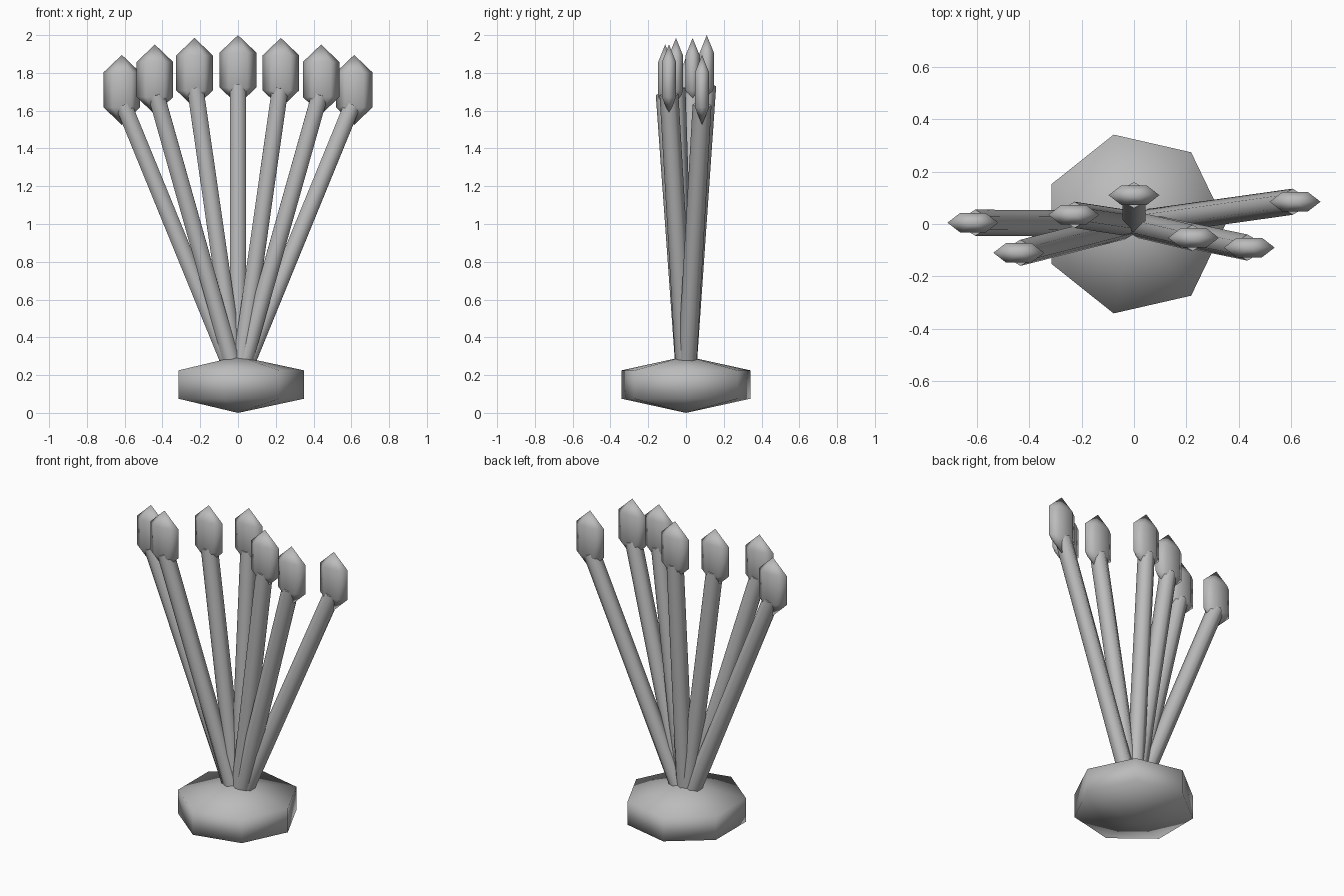
import bpy, bmesh, math
from mathutils import Vector

if "Cube" in bpy.data.objects:
    bpy.data.objects.remove(bpy.data.objects["Cube"])

grey = bpy.data.materials.new("plain grey")
grey.use_nodes = True
colour = (0.5, 0.5, 0.5, 1)
grey.diffuse_color = colour
grey.node_tree.nodes["Principled BSDF"].inputs["Base Color"].default_value = colour


def finish(name, bm, location):
    bmesh.ops.recalc_face_normals(bm, faces=bm.faces[:])
    mesh = bpy.data.meshes.new(name)
    bm.to_mesh(mesh)
    bm.free()
    mesh.materials.append(grey)
    mesh.shade_smooth()
    obj = bpy.data.objects.new(name, mesh)
    obj.location = location
    bpy.context.collection.objects.link(obj)
    return obj


def ring(bm, n, rx, ry, z, start=0.0):
    angles = [start + math.tau * i / n for i in range(n)]
    return [bm.verts.new((rx * math.cos(a), ry * math.sin(a), z)) for a in angles]


def bridge(bm, low, high):
    for i in range(len(low)):
        j = (i + 1) % len(low)
        bm.faces.new((low[i], low[j], high[j], high[i]))


# Faceted gem: two rings with a point above and below
def gem(name, n, rx, ry, rz, location):
    bm = bmesh.new()
    low, high = ring(bm, n, rx, ry, -rz / 2), ring(bm, n, rx, ry, rz / 2)
    bridge(bm, low, high)
    for verts, z in ((low, -rz), (high, rz)):
        tip = bm.verts.new((0, 0, z))
        for i in range(n):
            bm.faces.new((verts[i], verts[(i + 1) % n], tip))
    return finish(name, bm, location)


# Six-sided rod between two points
def rod(name, start, end, radius):
    path = end - start
    bm = bmesh.new()
    low = ring(bm, 6, radius, radius, 0, math.pi / 2)
    high = ring(bm, 6, radius, radius, path.length, math.pi / 2)
    bridge(bm, low, high)
    caps = [bm.faces.new(low), bm.faces.new(high)]
    for cap in caps:
        for edge in cap.edges:
            edge.smooth = False
    obj = finish(name, bm, start)
    obj.rotation_mode = 'QUATERNION'
    obj.rotation_quaternion = Vector((0, 0, 1)).rotation_difference(path)
    return obj


# Base
core = Vector((0, 0, 0.15))
gem("base", 7, 0.35, 0.35, 0.15, core)

# Fan of stems, each with a flattened tip
tips = [(-0.615, 0.005, 1.71), (-0.44, -0.11, 1.765), (-0.23, 0.035, 1.80),
        (0, 0.11, 1.815), (0.227, -0.053, 1.80), (0.44, -0.09, 1.765),
        (0.615, 0.085, 1.71)]
for i, point in enumerate(tips, 1):
    tip = Vector(point)
    end = Vector((tip.x * 0.985, tip.y, tip.z - 0.08))
    rod(f"stem_{i}", core, end, 0.05)
    gem(f"stem_tip_{i}", 6, 0.097, 0.043, 0.185, tip)
